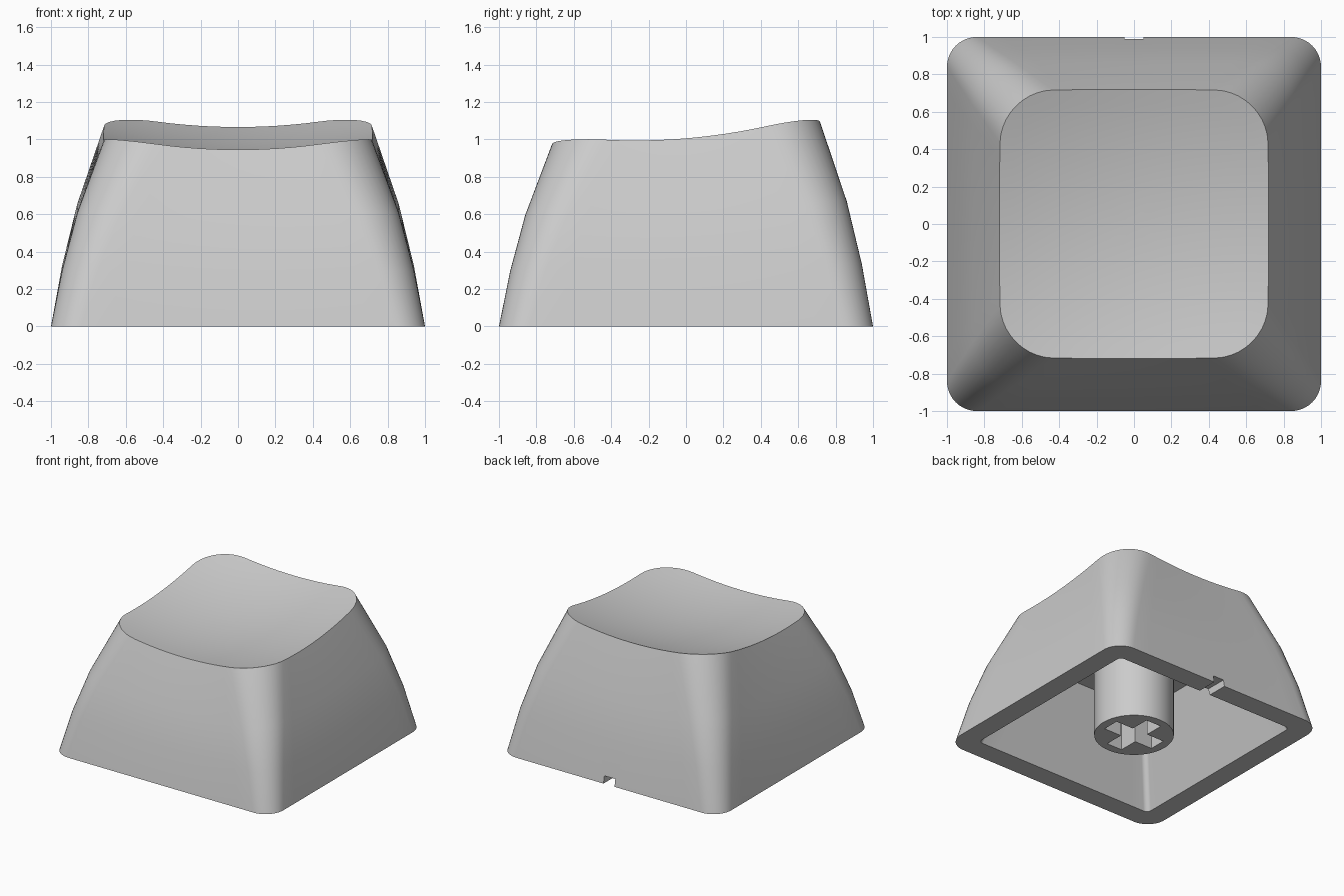
import bpy, bmesh, math
from mathutils import Matrix

if "Cube" in bpy.data.objects:
    bpy.data.objects.remove(bpy.data.objects["Cube"])

grey = bpy.data.materials.new("plastic_grey")
grey.use_nodes = True
grey.diffuse_color = (0.6, 0.6, 0.6, 1)
grey.node_tree.nodes["Principled BSDF"].inputs["Base Color"].default_value = (0.6, 0.6, 0.6, 1)

SIDE, ARC = 12, 10  # steps along each straight side and each corner


def make_object(name, bm):
    bmesh.ops.recalc_face_normals(bm, faces=bm.faces)
    mesh = bpy.data.meshes.new(name)
    bm.to_mesh(mesh)
    bm.free()
    mesh.materials.append(grey)
    obj = bpy.data.objects.new(name, mesh)
    bpy.context.collection.objects.link(obj)
    return obj


def outline(half, radius, bulge=0.0):
    """Rounded square, counter-clockwise, with slightly bowed sides."""
    pts = []
    c = half - radius
    for quarter in range(4):
        a0 = quarter * math.pi / 2
        ca, sa = math.cos(a0), math.sin(a0)
        local = [(half, -c + 2 * c * i / SIDE) for i in range(SIDE)]
        for i in range(ARC):
            a = math.pi / 2 * i / ARC
            local.append((c + radius * math.cos(a), c + radius * math.sin(a)))
        for x, y in local:
            x, y = x * (1 - bulge * (y / half) ** 2), y * (1 - bulge * (x / half) ** 2)
            pts.append((x * ca - y * sa, x * sa + y * ca))
    return pts


def dish(x, y):
    """Height of the scooped, tilted top."""
    return 0.923 + 0.084 * y + 0.16 * (x * x + y * y)


def box_cutter(sx, sy, sz, loc):
    bm = bmesh.new()
    bmesh.ops.create_cube(bm, size=1, matrix=Matrix.Translation(loc) @ Matrix.Diagonal((sx, sy, sz, 1)))
    obj = make_object("cutter", bm)
    obj.hide_render = True
    return obj


def cut(target, cutter):
    bpy.context.view_layer.objects.active = target
    mod = target.modifiers.new("cut", "BOOLEAN")
    mod.operation = "DIFFERENCE"
    mod.solver = "EXACT"
    mod.object = cutter
    bpy.ops.object.modifier_apply(modifier=mod.name)
    bpy.data.objects.remove(cutter)


def smooth(obj):
    bpy.ops.object.select_all(action="DESELECT")
    obj.select_set(True)
    bpy.context.view_layer.objects.active = obj
    bpy.ops.object.shade_smooth_by_angle(angle=math.radians(32))


# Hollow shell: dish rings, outer wall rings, rim, inner wall and ceiling
top = outline(0.72, 0.28, 0.014)
rings = []
for k in range(1, 11):
    rings.append([(x * k / 10, y * k / 10, dish(x * k / 10, y * k / 10)) for x, y in top])
for t, half, radius in ((0.61, 0.86, 0.23), (0.305, 0.94, 0.19), (0, 1.0, 0.16)):
    rings.append([(x, y, t * dish(u, v)) for (x, y), (u, v) in zip(outline(half, radius), top)])
for z, half in ((0, 0.83), (0.7, 0.6)):
    rings.append([(x, y, z) for x, y in outline(half, 0.04)])

bm = bmesh.new()
loops = [[bm.verts.new(p) for p in ring] for ring in rings]
count = len(top)
for a, b in zip(loops, loops[1:]):
    for i in range(count):
        j = (i + 1) % count
        bm.faces.new((a[i], b[i], b[j], a[j]))
for loop, z in ((loops[0], dish(0, 0)), (loops[-1], 0.7)):
    centre = bm.verts.new((0, 0, z))
    for i in range(count):
        bm.faces.new((centre, loop[i], loop[(i + 1) % count]))
shell = make_object("cap_shell", bm)

# Small notch through the back rim
cut(shell, box_cutter(0.1, 0.4, 0.12, (0, 0.95, 0)))
smooth(shell)

# Round stem with a cross-shaped socket
bm = bmesh.new()
bmesh.ops.create_cone(bm, cap_ends=True, segments=48, radius1=0.3, radius2=0.3, depth=0.74,
                      matrix=Matrix.Translation((0, 0, 0.37)))
stem = make_object("stem", bm)
for sx, sy in ((0.46, 0.14), (0.14, 0.46)):
    cut(stem, box_cutter(sx, sy, 0.84, (0, 0, 0)))
smooth(stem)
